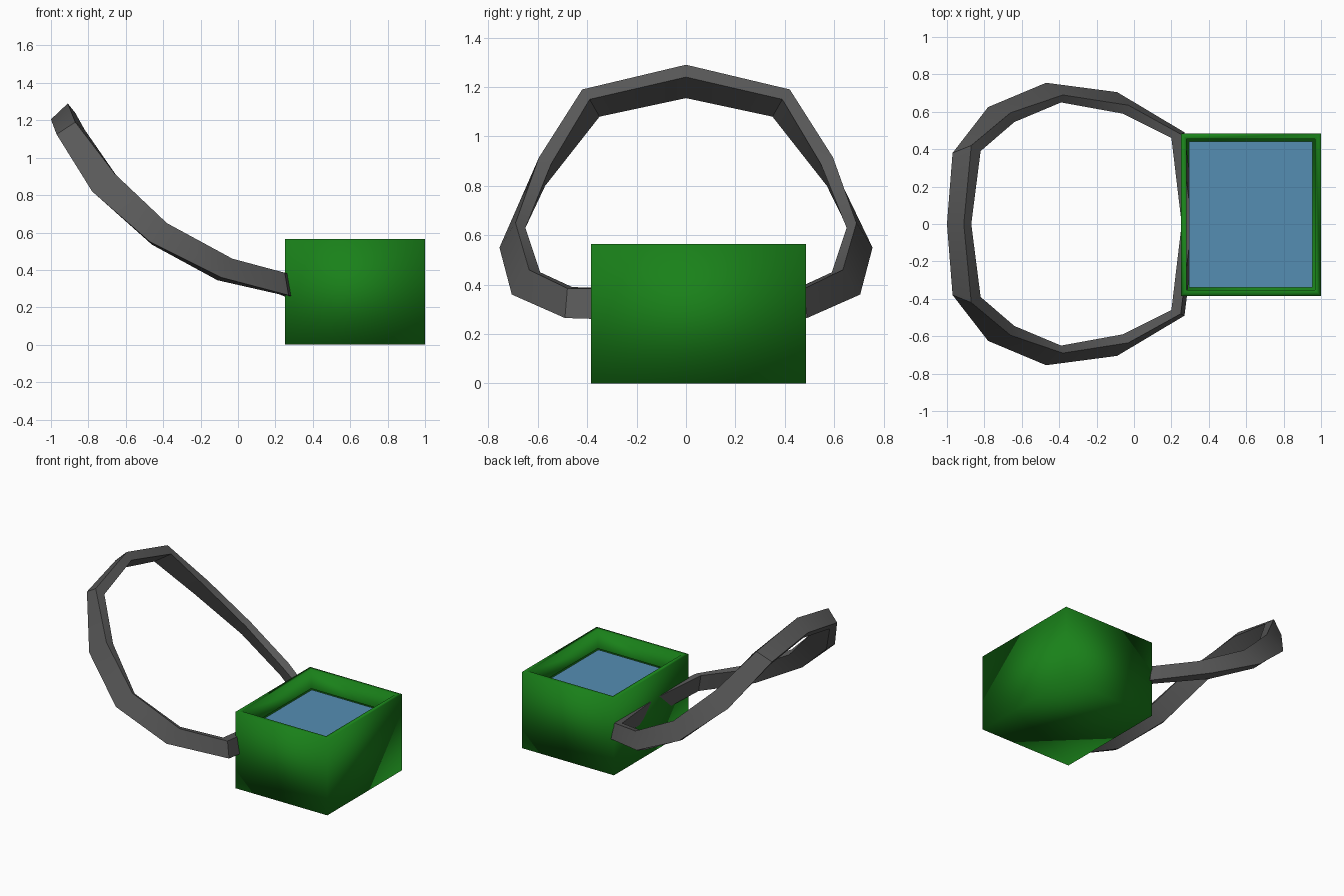
import bpy, bmesh
from mathutils import Vector

if "Cube" in bpy.data.objects:
    bpy.data.objects.remove(bpy.data.objects["Cube"])


def make_object(name, bm, color=None, smooth=False):
    bmesh.ops.recalc_face_normals(bm, faces=bm.faces)
    for f in bm.faces:
        f.smooth = smooth
    mesh = bpy.data.meshes.new(name)
    bm.to_mesh(mesh)
    bm.free()
    ob = bpy.data.objects.new(name, mesh)
    bpy.context.collection.objects.link(ob)
    if color:
        mat = bpy.data.materials.new(name + "_color")
        mat.diffuse_color = color
        mat.use_nodes = True
        mat.node_tree.nodes["Principled BSDF"].inputs["Base Color"].default_value = mat.diffuse_color
        mesh.materials.append(mat)
    return ob


# Watch case: box with a recessed opening in the top
lo, hi = Vector((0.25, -0.385, 0)), Vector((1.0, 0.485, 0.565))
rim, face_z = 0.045, 0.425
bm = bmesh.new()
bmesh.ops.create_cube(bm, size=1)
for v in bm.verts:
    v.co = Vector([lo[i] + (v.co[i] + 0.5) * (hi[i] - lo[i]) for i in range(3)])
bm.normal_update()
top = max(bm.faces, key=lambda f: f.calc_center_median().z)
bmesh.ops.inset_region(bm, faces=[top], thickness=rim)
walls = bmesh.ops.extrude_discrete_faces(bm, faces=[top])["faces"]
for v in walls[0].verts:
    v.co.z = face_z
bmesh.ops.delete(bm, geom=walls, context='FACES_ONLY')
make_object("case", bm, (0.01, 0.22, 0.01, 1), smooth=True)

# Screen: blue pane closing the recess
bm = bmesh.new()
corners = [(lo.x + rim, lo.y + rim), (hi.x - rim, lo.y + rim),
           (hi.x - rim, hi.y - rim), (lo.x + rim, hi.y - rim)]
bm.faces.new([bm.verts.new((x, y, face_z)) for x, y in corners])
screen = make_object("screen", bm, (0.09, 0.27, 0.45, 1))
if screen.data.polygons[0].normal.z < 0:
    screen.data.flip_normals()

# Strap: sections of a flat band (outer low, outer high, inner high, inner low)
half = [
    [(-1.00, 0, 1.205), (-0.91, 0, 1.29), (-0.87, 0, 1.24), (-0.96, 0, 1.155)],
    [(-0.97, 0.38, 1.125), (-0.87, 0.42, 1.19), (-0.82, 0.39, 1.15), (-0.93, 0.35, 1.08)],
    [(-0.78, 0.625, 0.82), (-0.66, 0.595, 0.915), (-0.64, 0.545, 0.89), (-0.75, 0.57, 0.80)],
    [(-0.47, 0.755, 0.55), (-0.38, 0.69, 0.65), (-0.39, 0.65, 0.63), (-0.46, 0.70, 0.535)],
    [(-0.09, 0.705, 0.36), (-0.03, 0.635, 0.46), (-0.06, 0.59, 0.45), (-0.11, 0.65, 0.345)],
    [(0.27, 0.49, 0.265), (0.25, 0.48, 0.385), (0.20, 0.46, 0.39), (0.22, 0.46, 0.27)],
    [(0.33, 0, 0.25), (0.31, 0, 0.38), (0.255, 0, 0.38), (0.27, 0, 0.25)],
]
mirrored = [[(x, -y, z) for x, y, z in s] for s in half[-2:0:-1]]
bm = bmesh.new()
rings = [[bm.verts.new(p) for p in s] for s in half + mirrored]
for i, a in enumerate(rings):
    b = rings[(i + 1) % len(rings)]
    for j in range(4):
        k = (j + 1) % 4
        bm.faces.new((a[j], a[k], b[k], b[j]))
strap = make_object("strap", bm, (0.1, 0.1, 0.1, 1))
bpy.context.view_layer.objects.active = strap
strap.select_set(True)
bpy.ops.object.shade_smooth_by_angle(angle=0.6)
